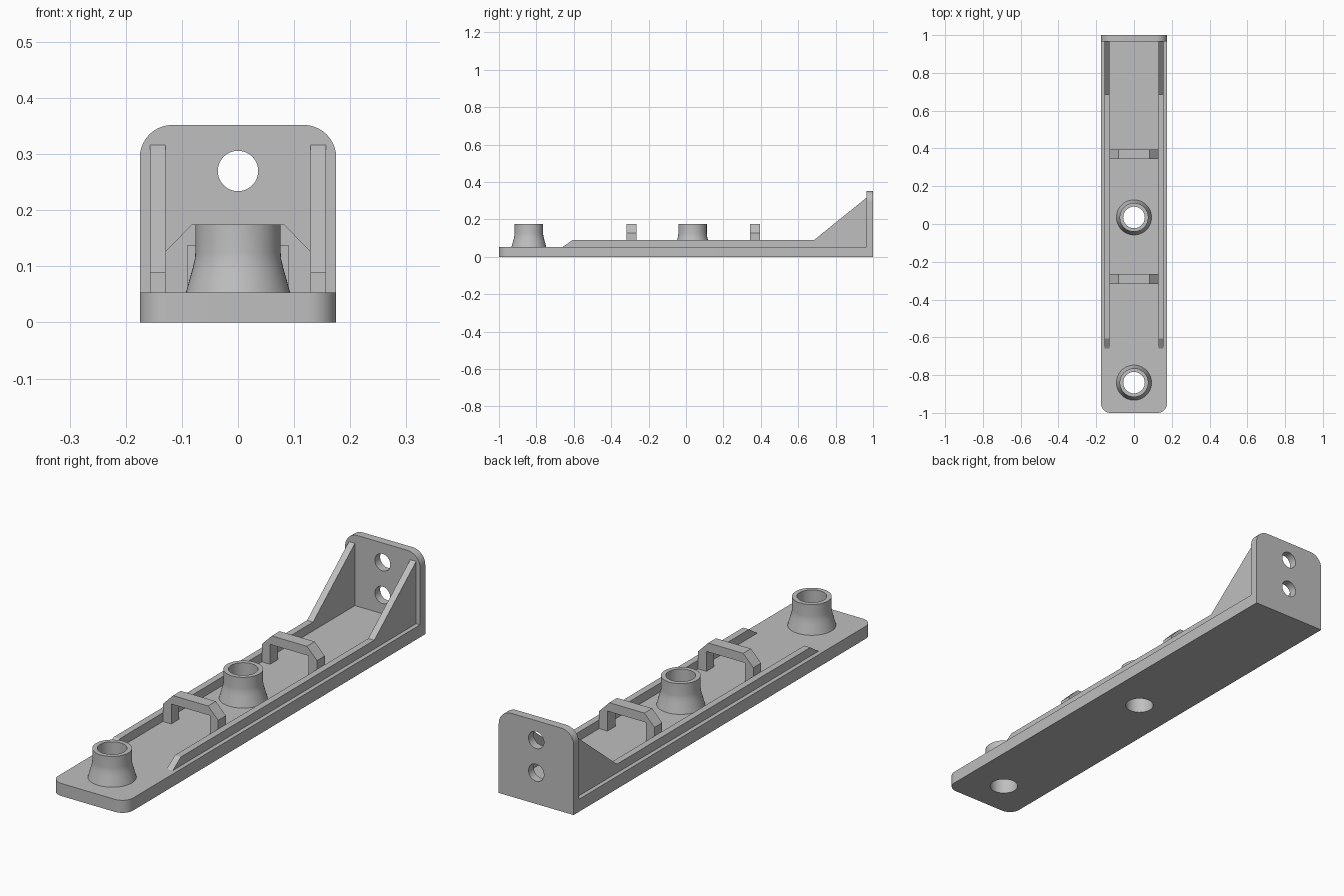
import bpy, bmesh, math
from mathutils import Matrix

cube = bpy.data.objects.get("Cube")
if cube:
    bpy.data.objects.remove(cube, do_unlink=True)

# Main sizes
HALF_W, BASE_H, PLATE_Y, PLATE_H = 0.175, 0.053, 0.965, 0.352
BOSS_Y = (-0.84, 0.035)
BORE = 0.057

grey = bpy.data.materials.new("plain grey")
GREY = (0.52, 0.52, 0.52, 1)
grey.use_nodes = True
grey.diffuse_color = GREY
grey.node_tree.nodes["Principled BSDF"].inputs["Base Color"].default_value = GREY


def finish(name, bm):
    """Turn a bmesh into a grey object with smooth curves and sharp edges."""
    bmesh.ops.recalc_face_normals(bm, faces=bm.faces)
    mesh = bpy.data.meshes.new(name)
    bm.to_mesh(mesh)
    bm.free()
    mesh.materials.append(grey)
    obj = bpy.data.objects.new(name, mesh)
    bpy.context.collection.objects.link(obj)
    return obj


def smooth(obj):
    bpy.ops.object.select_all(action='DESELECT')
    obj.select_set(True)
    bpy.context.view_layer.objects.active = obj
    bpy.ops.object.shade_smooth_by_angle(angle=math.radians(30))


def prism(name, outline, axis, start, end):
    """Extrude a 2D outline along the given axis."""
    place = {'X': lambda u, v, d: (d, u, v),
             'Y': lambda u, v, d: (u, d, v),
             'Z': lambda u, v, d: (u, v, d)}[axis]
    bm = bmesh.new()
    face = bm.faces.new([bm.verts.new(place(u, v, start)) for u, v in outline])
    moved = bmesh.ops.extrude_face_region(bm, geom=[face])['geom']
    bmesh.ops.translate(bm, vec=place(0, 0, end - start),
                        verts=[g for g in moved if isinstance(g, bmesh.types.BMVert)])
    return finish(name, bm)


def rounded_end(half, far, near, radius, steps=10):
    """Rectangle outline whose two corners at 'near' are rounded."""
    sign = 1 if near > far else -1
    side = []
    for i in range(steps + 1):
        a = math.pi / 2 * i / steps
        side.append((half - radius + radius * math.cos(a),
                     near + sign * radius * (math.sin(a) - 1)))
    right = [(half, far)] + side
    return right + [(-u, v) for u, v in reversed(right)]


def drill(obj, radius, centre, axis):
    """Cut a round hole through the object."""
    turn = Matrix.Rotation(math.pi / 2, 4, 'X') if axis == 'Y' else Matrix()
    bm = bmesh.new()
    bmesh.ops.create_cone(bm, cap_ends=True, segments=48, radius1=radius, radius2=radius,
                          depth=0.3, matrix=Matrix.Translation(centre) @ turn)
    cutter = finish("hole_cutter", bm)
    cutter.hide_render = True
    mod = obj.modifiers.new("hole", 'BOOLEAN')
    mod.operation, mod.solver, mod.object = 'DIFFERENCE', 'EXACT', cutter
    bpy.context.view_layer.objects.active = obj
    bpy.ops.object.modifier_apply(modifier=mod.name)
    bpy.data.objects.remove(cutter, do_unlink=True)


def lathe(name, profile, y, segments=48):
    """Revolve a (radius, z) profile around a vertical axis."""
    bm = bmesh.new()
    rings = []
    for r, z in profile:
        rings.append([bm.verts.new((r * math.cos(a), y + r * math.sin(a), z))
                      for a in (2 * math.pi * i / segments for i in range(segments))])
    for low, high in zip(rings, rings[1:]):
        for i in range(segments):
            j = (i + 1) % segments
            bm.faces.new((low[i], low[j], high[j], high[i]))
    return finish(name, bm)


# Long base strip with rounded front corners and two bored holes
base = prism("base", rounded_end(HALF_W, PLATE_Y, -1, 0.05), 'Z', 0, BASE_H)
for y in BOSS_Y:
    drill(base, BORE, (0, y, 0), 'Z')
smooth(base)

# Upright end plate with two screw holes
plate = prism("end_plate", rounded_end(HALF_W, 0, PLATE_H, 0.058), 'Y', PLATE_Y, 1)
for z in (0.132, 0.27):
    drill(plate, 0.036, (0, 1, z), 'Y')
smooth(plate)

# Side rails that rise into gussets at the end plate
rail = [(-0.66, BASE_H), (PLATE_Y, BASE_H), (PLATE_Y, 0.316), (0.685, 0.09), (-0.605, 0.09)]
for side, s in (("left", 1), ("right", -1)):
    prism(side + "_rail", rail, 'X', s * 0.129, s * 0.157)

# Flared hollow bosses
boss = [(0.093, BASE_H), (0.087, 0.075), (0.081, 0.096), (0.077, 0.113),
        (0.076, 0.125), (0.076, 0.175), (BORE, 0.175), (BORE, BASE_H)]
for label, y in zip(("front", "middle"), BOSS_Y):
    smooth(lathe(label + "_boss", boss, y))

# Chamfered cable bridges
half = [(0.09, 0.137), (0.09, BASE_H), (0.129, BASE_H), (0.129, 0.127), (0.082, 0.175)]
bridge = half + [(-u, v) for u, v in reversed(half)]
for label, y in (("front", -0.291), ("rear", 0.369)):
    prism(label + "_bridge", bridge, 'Y', y - 0.026, y + 0.026)
